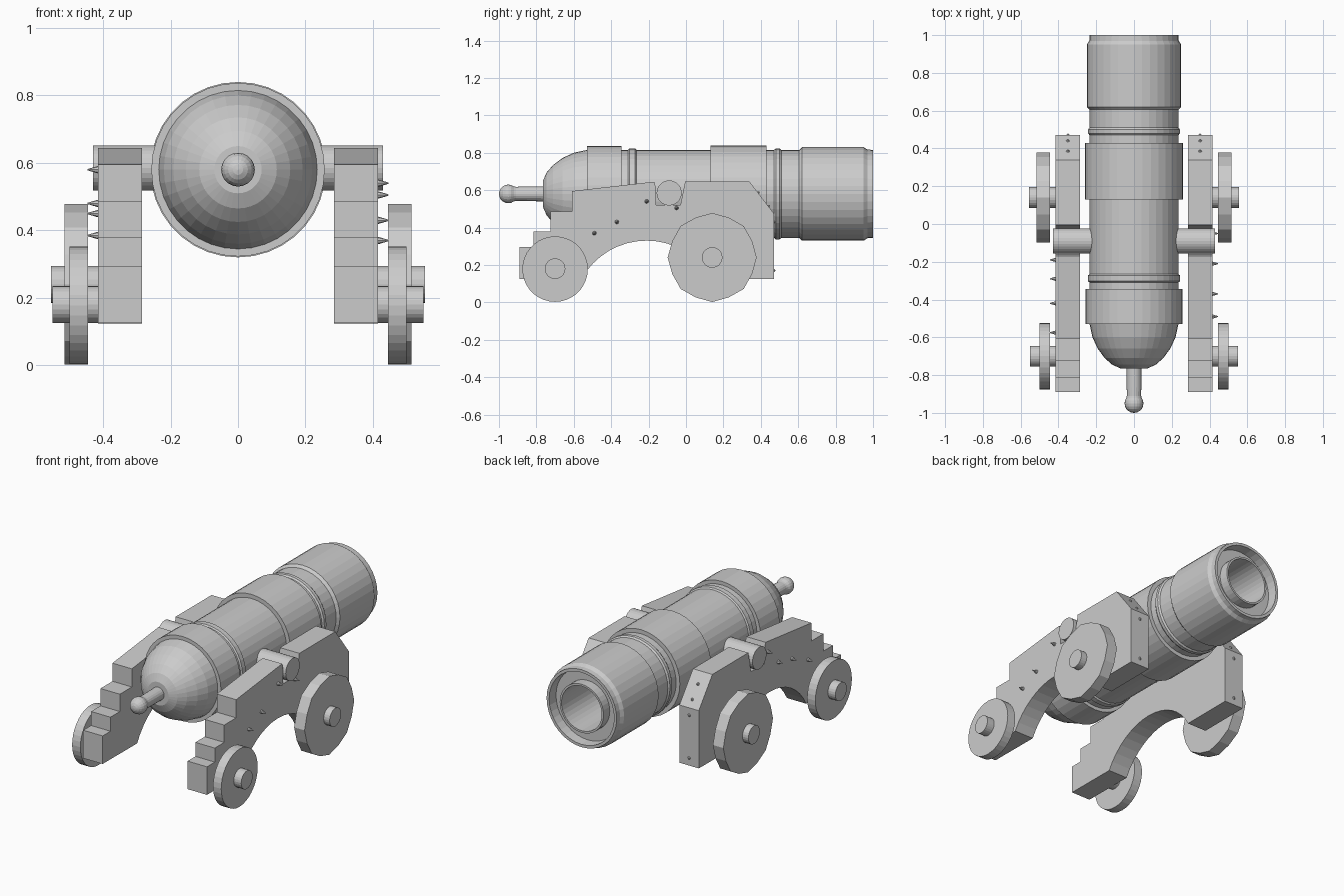
import bpy, bmesh, math
from mathutils import Matrix, Vector

if "Cube" in bpy.data.objects:
    bpy.data.objects.remove(bpy.data.objects["Cube"])

AXIS_Z = 0.58


def finish(bm, name):
    bmesh.ops.recalc_face_normals(bm, faces=bm.faces)
    mesh = bpy.data.meshes.new(name)
    bm.to_mesh(mesh)
    bm.free()
    obj = bpy.data.objects.new(name, mesh)
    bpy.context.collection.objects.link(obj)
    return obj


def lathe(name, profile, n=36):
    """Revolve (y, radius) points around the barrel axis; zero radius closes an end."""
    bm = bmesh.new()
    rings = []
    for y, r in profile:
        if r == 0:
            rings.append([bm.verts.new((0, y, AXIS_Z))] * n)
        else:
            rings.append([bm.verts.new((r * math.cos(2 * math.pi * i / n), y,
                                        AXIS_Z + r * math.sin(2 * math.pi * i / n)))
                          for i in range(n)])
    for a, b in zip(rings, rings[1:]):
        for i in range(n):
            j = (i + 1) % n
            bm.faces.new(list(dict.fromkeys((a[i], a[j], b[j], b[i]))))
    return finish(bm, name)


def extrude_x(name, outline, x0, x1):
    """Extrude a (y, z) outline between two x positions."""
    bm = bmesh.new()
    face = bm.faces.new([bm.verts.new((x0, y, z)) for y, z in outline])
    out = bmesh.ops.extrude_face_region(bm, geom=[face])
    verts = [v for v in out["geom"] if isinstance(v, bmesh.types.BMVert)]
    bmesh.ops.translate(bm, verts=verts, vec=(x1 - x0, 0, 0))
    return finish(bm, name)


def disc(y, z, radii, n):
    return [(y + radii[i % len(radii)] * math.cos(2 * math.pi * i / n),
             z + radii[i % len(radii)] * math.sin(2 * math.pi * i / n)) for i in range(n)]


def nail(name, base, direction, length):
    d = Vector(direction).normalized()
    bm = bmesh.new()
    rot = d.to_track_quat('Z', 'Y').to_matrix().to_4x4()
    bmesh.ops.create_cone(bm, cap_ends=True, segments=8, radius1=0.012, radius2=0.002,
                          depth=length,
                          matrix=Matrix.Translation(Vector(base) + d * (length / 2 - 0.003)) @ rot)
    return finish(bm, name)


# Barrel: breech dome, bands, rings, muzzle swell, recessed face and bore tube
lathe("barrel", [
    (-0.765, 0), (-0.765, 0.07), (-0.745, 0.115), (-0.71, 0.155), (-0.66, 0.192),
    (-0.60, 0.22), (-0.53, 0.235),
    (-0.53, 0.257), (-0.345, 0.257), (-0.345, 0.235),
    (-0.31, 0.235), (-0.303, 0.243), (-0.272, 0.243), (-0.265, 0.235),
    (0.13, 0.235), (0.13, 0.26), (0.43, 0.26), (0.43, 0.235),
    (0.47, 0.235), (0.48, 0.243), (0.50, 0.243), (0.51, 0.235),
    (0.605, 0.235), (0.62, 0.25), (0.95, 0.25), (0.97, 0.237), (1.0, 0.235),
    (1.0, 0.218), (0.94, 0.214), (0.94, 0.147), (1.0, 0.147), (1.0, 0.135),
    (0.2, 0.135), (0.2, 0)])

# Cascabel: neck and knob
knob = [(-0.95 - 0.05 * math.cos(math.pi * k / 10), 0.05 * math.sin(math.pi * k / 10))
        for k in range(8)]
knob[0] = (-1.0, 0)
lathe("cascabel", knob + [(-0.91, 0.038), (-0.75, 0.04), (-0.75, 0)], 20)

# Stepped cheek outline with trunnion notch and underside arch
cheek = [(-0.89, 0.125), (-0.89, 0.295), (-0.815, 0.295), (-0.815, 0.38),
         (-0.725, 0.38), (-0.725, 0.485), (-0.61, 0.485), (-0.61, 0.595),
         (-0.17, 0.645), (-0.16, 0.61), (-0.16, 0.52), (-0.03, 0.52), (-0.005, 0.645),
         (0.34, 0.645), (0.47, 0.475), (0.47, 0.125)]
half = math.asin(0.35 / 0.40)
for k in range(17):
    a = half - 2 * half * k / 16
    cheek.append((-0.21 + 0.40 * math.sin(a), -0.07 + 0.40 * math.cos(a)))

side_nails = {
    1: [(-0.49, 0.37), (-0.37, 0.43), (-0.21, 0.54), (-0.05, 0.505)],
    -1: [(-0.575, 0.385), (-0.42, 0.45), (-0.29, 0.48), (-0.19, 0.58)],
}

for s, side in ((1, "right"), (-1, "left")):
    extrude_x(f"cheek_{side}", cheek, s * 0.285, s * 0.415)
    extrude_x(f"trunnion_{side}", disc(-0.09, 0.585, [0.067], 28), s * 0.21, s * 0.43)
    # Wheels and axle ends
    extrude_x(f"front_wheel_{side}", disc(0.14, 0.24, [0.238, 0.231], 16),
              s * 0.445, s * 0.515)
    extrude_x(f"rear_wheel_{side}", disc(-0.70, 0.178, [0.175], 36), s * 0.445, s * 0.50)
    extrude_x(f"front_axle_{side}", disc(0.14, 0.24, [0.055], 24), s * 0.40, s * 0.555)
    extrude_x(f"rear_axle_{side}", disc(-0.70, 0.18, [0.055], 24), s * 0.40, s * 0.55)
    # Nails on the outer side, sloped front and vertical front of each cheek
    for y, z in side_nails[s]:
        nail(f"side_nail_{side}", (s * 0.415, y, z), (s, 0, 0), 0.034)
    for y, z in ((0.385, 0.586), (0.44, 0.514)):
        nail(f"slope_nail_{side}", (s * 0.35, y, z), (0, 0.17, 0.13), 0.012)
    for z in (0.43, 0.17):
        nail(f"front_nail_{side}", (s * 0.35, 0.47, z), (0, 1, 0), 0.012)
